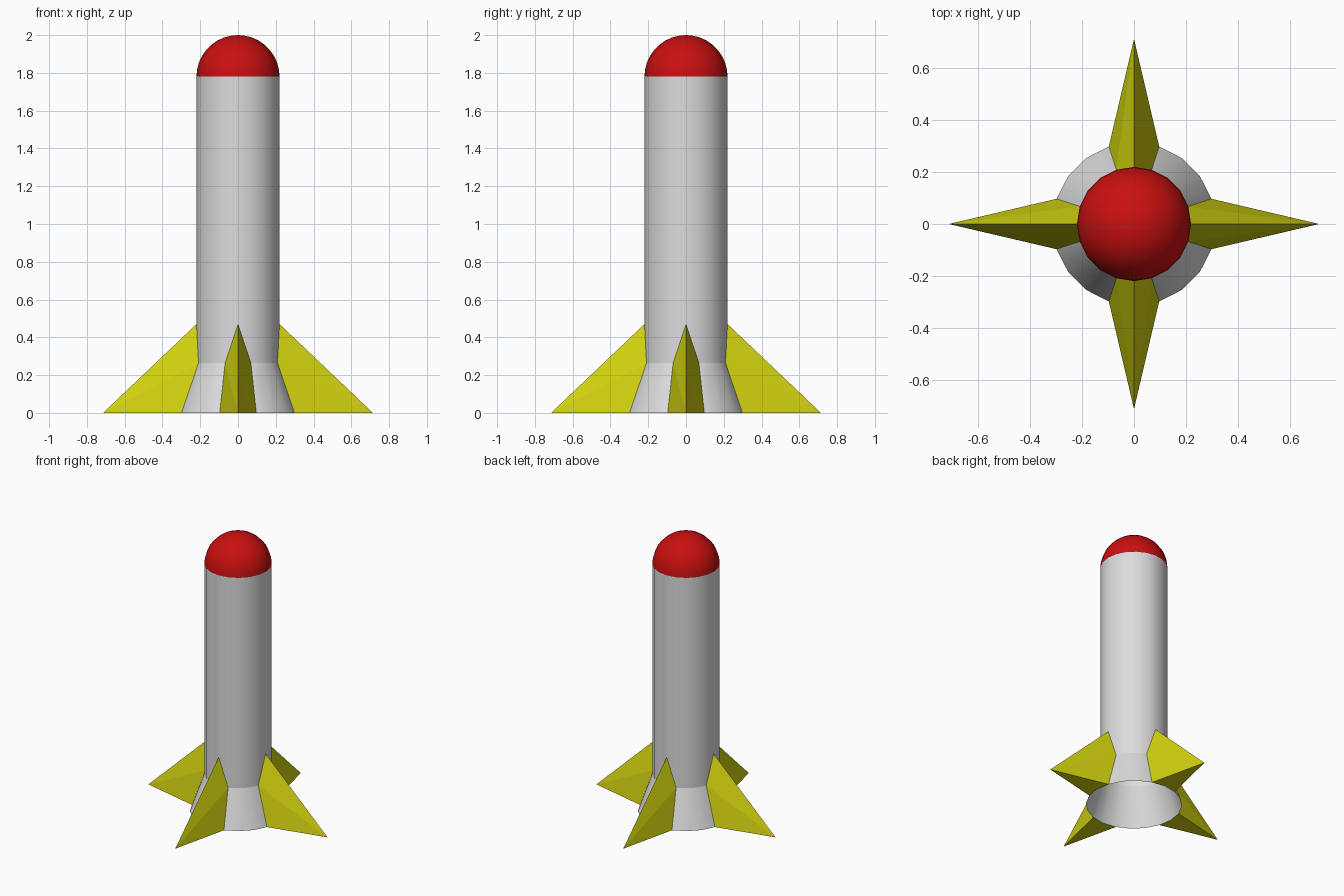
import bpy
import math

if "Cube" in bpy.data.objects:
    bpy.data.objects.remove(bpy.data.objects["Cube"])

SIDES = 20
R_BODY, R_RIM = 0.22, 0.314
Z_SKIRT, Z_FIN, Z_DOME = 0.265, 0.47, 1.78


def material(name, rgb):
    m = bpy.data.materials.new(name)
    m.diffuse_color = (*rgb, 1)
    m.use_nodes = True
    m.node_tree.nodes["Principled BSDF"].inputs["Base Color"].default_value = m.diffuse_color
    return m


def make_object(name, verts, faces, mat, smooth_angle=None):
    mesh = bpy.data.meshes.new(name)
    mesh.from_pydata(verts, [], faces)
    mesh.materials.append(mat)
    obj = bpy.data.objects.new(name, mesh)
    bpy.context.collection.objects.link(obj)
    if smooth_angle:
        bpy.ops.object.select_all(action='DESELECT')
        obj.select_set(True)
        bpy.context.view_layer.objects.active = obj
        bpy.ops.object.shade_smooth_by_angle(angle=math.radians(smooth_angle))
    return obj


def polar(r, a, z):
    return (r * math.cos(a), r * math.sin(a), z)


def lathe(name, profile, mat, pole=None):
    """Open surface of revolution, bottom to top, optionally closed by a pole."""
    verts = [polar(r, math.tau * i / SIDES, z) for r, z in profile for i in range(SIDES)]
    faces = []
    for k in range(len(profile) - 1):
        for i in range(SIDES):
            j = (i + 1) % SIDES
            faces.append((k * SIDES + i, k * SIDES + j,
                          (k + 1) * SIDES + j, (k + 1) * SIDES + i))
    if pole is not None:
        verts.append((0, 0, pole))
        last = (len(profile) - 1) * SIDES
        for i in range(SIDES):
            faces.append((last + i, last + (i + 1) % SIDES, len(verts) - 1))
    return make_object(name, verts, faces, mat, 30)


grey = material("light grey", (0.72, 0.72, 0.72))
red = material("red", (0.58, 0.005, 0.005))
yellow = material("yellow", (0.64, 0.64, 0.005))

# Hollow body tube and flared tail skirt
lathe("body_tube", [(R_BODY, Z_SKIRT), (R_BODY, Z_DOME)], grey)
lathe("tail_skirt", [(R_RIM, 0), (R_BODY, Z_SKIRT)], grey)

# Hemispherical nose
rings = 9
lathe("nose_dome",
      [(R_BODY * math.cos(math.pi / 2 * k / rings),
        Z_DOME + R_BODY * math.sin(math.pi / 2 * k / rings)) for k in range(rings)],
      red, pole=Z_DOME + R_BODY)

# Four wedge fins, each spanning two sides of the body
step = math.tau / SIDES
for n in range(4):
    a = n * math.pi / 2
    verts = [polar(0.714, a, 0), polar(R_BODY, a, Z_FIN),
             polar(R_BODY, a + step, Z_SKIRT), polar(R_RIM, a + step, 0),
             polar(R_BODY, a - step, Z_SKIRT), polar(R_RIM, a - step, 0),
             polar(R_RIM, a, 0)]
    faces = [(0, 3, 2), (0, 2, 1), (0, 4, 5), (0, 1, 4), (0, 6, 3), (0, 5, 6)]
    make_object(f"fin_{n + 1}", verts, faces, yellow)
